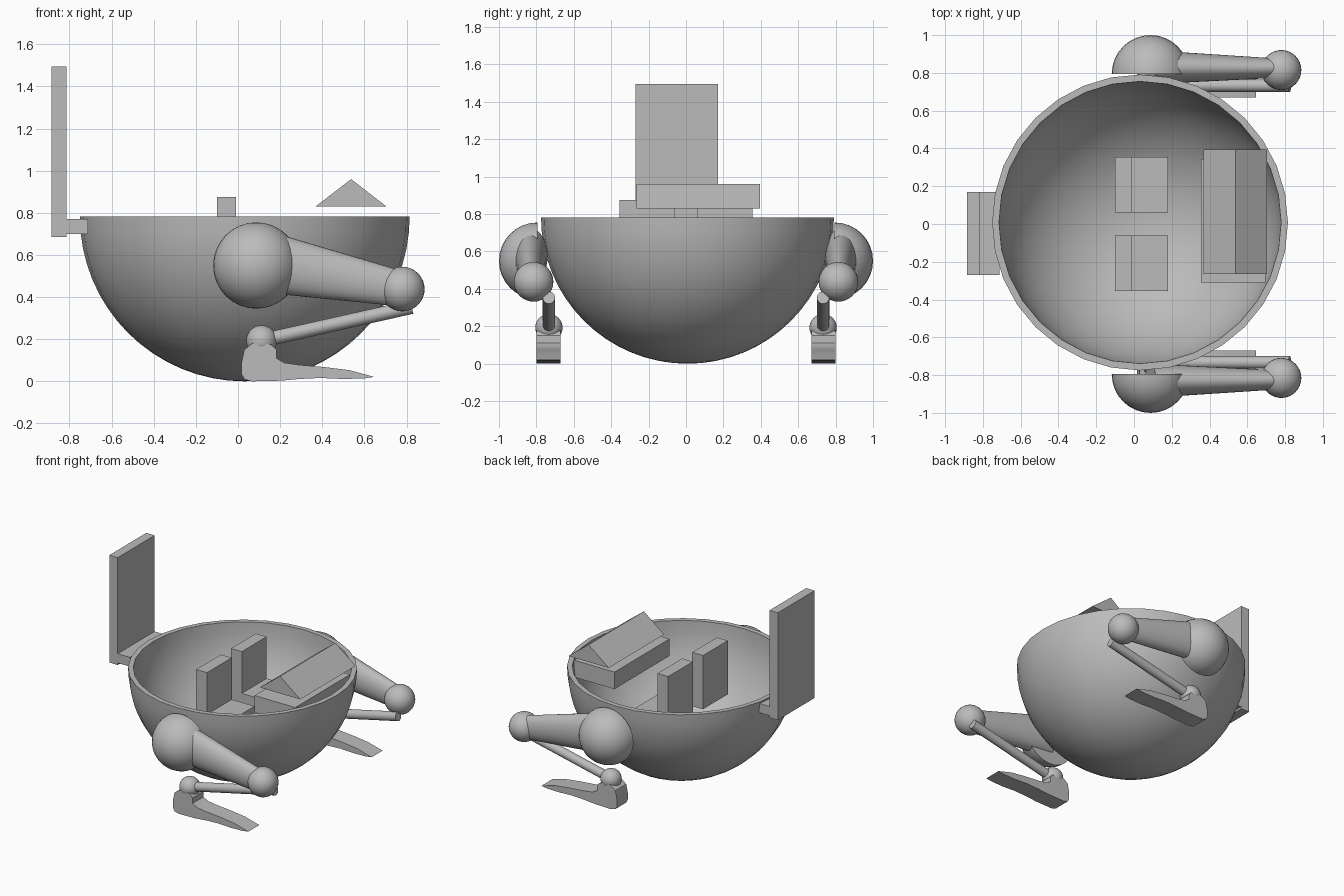
import bpy, bmesh
from math import sin, cos, pi, radians
from mathutils import Vector, Matrix

cube = bpy.data.objects.get("Cube")
if cube:
    bpy.data.objects.remove(cube, do_unlink=True)

GREY = (0.5, 0.5, 0.5, 1.0)
mat = bpy.data.materials.new("plain grey")
mat.use_nodes = True
mat.diffuse_color = GREY
mat.node_tree.nodes["Principled BSDF"].inputs["Base Color"].default_value = GREY


def finish(bm, name, smooth=True):
    bmesh.ops.recalc_face_normals(bm, faces=bm.faces)
    mesh = bpy.data.meshes.new(name)
    bm.to_mesh(mesh)
    bm.free()
    mesh.materials.append(mat)
    obj = bpy.data.objects.new(name, mesh)
    bpy.context.collection.objects.link(obj)
    if smooth:
        bpy.ops.object.select_all(action='DESELECT')
        obj.select_set(True)
        bpy.context.view_layer.objects.active = obj
        bpy.ops.object.shade_smooth_by_angle(angle=radians(30))
    return obj


def box(name, x, y, z):
    bm = bmesh.new()
    bmesh.ops.create_cube(bm, size=1)
    for v in bm.verts:
        v.co = [lo + (c + 0.5) * (hi - lo) for c, (lo, hi) in zip(v.co, (x, y, z))]
    return finish(bm, name, False)


def prism(name, outline, y0, y1, smooth=False):
    """Extrude an x-z outline along y."""
    bm = bmesh.new()
    face = bm.faces.new([bm.verts.new((x, y0, z)) for x, z in outline])
    out = bmesh.ops.extrude_face_region(bm, geom=[face])["geom"]
    verts = [g for g in out if isinstance(g, bmesh.types.BMVert)]
    bmesh.ops.translate(bm, verts=verts, vec=(0, y1 - y0, 0))
    return finish(bm, name, smooth)


def ball(name, centre, radius, half=0):
    """Sphere; half = +1 or -1 keeps only the dome on that y side."""
    bm = bmesh.new()
    bmesh.ops.create_uvsphere(bm, u_segments=32, v_segments=16, radius=radius)
    if half:
        cut = bmesh.ops.bisect_plane(bm, geom=bm.verts[:] + bm.edges[:] + bm.faces[:],
                                     plane_co=(0, 0, 0), plane_no=(0, half, 0),
                                     clear_inner=True, dist=1e-5)
        rim = [e for e in bm.edges if e.is_boundary]
        bmesh.ops.holes_fill(bm, edges=rim, sides=0)
    bmesh.ops.translate(bm, verts=bm.verts, vec=centre)
    return finish(bm, name)


def rod(name, a, b, r1, r2, squash=1.0):
    """Tapered rod from a to b, flattened along y by squash."""
    a, b = Vector(a), Vector(b)
    axis = (b - a).normalized()
    side = Vector((0, 1, 0))
    frame = Matrix((axis.cross(side), side, -axis)).transposed().to_4x4()
    bm = bmesh.new()
    bmesh.ops.create_cone(bm, cap_ends=True, segments=32, radius1=r2, radius2=r1,
                          depth=(b - a).length)
    place = Matrix.Translation((a + b) / 2) @ frame @ Matrix.Diagonal((1, squash, 1, 1))
    bmesh.ops.transform(bm, matrix=place, verts=bm.verts)
    return finish(bm, name)


# Bowl: outer and inner quarter arcs turned about the vertical axis
R_OUT, R_IN, TOP, STEPS = 0.783, 0.747, 0.783, 16
angles = [pi / 2 * i / STEPS for i in range(STEPS + 1)]
profile = [(R_OUT * sin(a), TOP - R_OUT * cos(a)) for a in angles]
profile += [(R_IN * sin(a), TOP - R_IN * cos(a)) for a in reversed(angles)]
bm = bmesh.new()
ring = [bm.verts.new((r, 0, z)) for r, z in profile]
edges = [bm.edges.new(pair) for pair in zip(ring, ring[1:])]
bmesh.ops.spin(bm, geom=ring + edges, cent=(0, 0, 0), axis=(0, 0, 1),
               angle=2 * pi, steps=32, use_duplicate=False)
bmesh.ops.remove_doubles(bm, verts=bm.verts, dist=1e-4)
bmesh.ops.translate(bm, verts=bm.verts, vec=(0.032, 0.008, 0))
finish(bm, "bowl_body")

# Upright rear panel and its bracket
box("rear_panel", (-0.885, -0.815), (-0.27, 0.17), (0.685, 1.495))
box("rear_bracket", (-0.815, -0.713), (-0.27, 0.17), (0.70, 0.77))

# Two L-shaped seats
SEAT = [(-0.1, 0.47), (0.18, 0.47), (0.18, 0.56), (-0.01, 0.56), (-0.01, 0.875), (-0.1, 0.875)]
prism("left_seat", SEAT, 0.06, 0.355)
prism("right_seat", SEAT, -0.355, -0.06)

# Console with a wedge on top
box("console", (0.355, 0.695), (-0.31, 0.345), (0.655, 0.783))
prism("console_wedge", [(0.368, 0.83), (0.705, 0.83), (0.537, 0.96)], -0.265, 0.395)

# Legs, one on each side
FOOT = [(.017, .035), (.017, .09), (.03, .15), (.065, .178), (.11, .187), (.16, .173),
        (.182, .15), (.182, .11), (.22, .088), (.29, .078), (.41, .068), (.53, .053),
        (.647, .021), (.6, .014), (.5, .011), (.39, .016), (.29, .011), (.2, .003),
        (.065, 0), (.03, .01)]
for s, tag in ((-1, "front"), (1, "back")):
    ball(tag + "_hip", (0.087, s * 0.795, 0.55), 0.205, s)
    rod(tag + "_thigh", (0.087, s * 0.83, 0.575), (0.78, s * 0.825, 0.438), 0.15, 0.083, 0.6)
    ball(tag + "_knee", (0.78, s * 0.815, 0.438), 0.106)
    rod(tag + "_shin", (0.11, s * 0.733, 0.193), (0.825, s * 0.733, 0.353), 0.033, 0.033)
    ball(tag + "_ankle", (0.112, s * 0.733, 0.193), 0.073)
    prism(tag + "_foot", FOOT, s * 0.67, s * 0.80, True)
